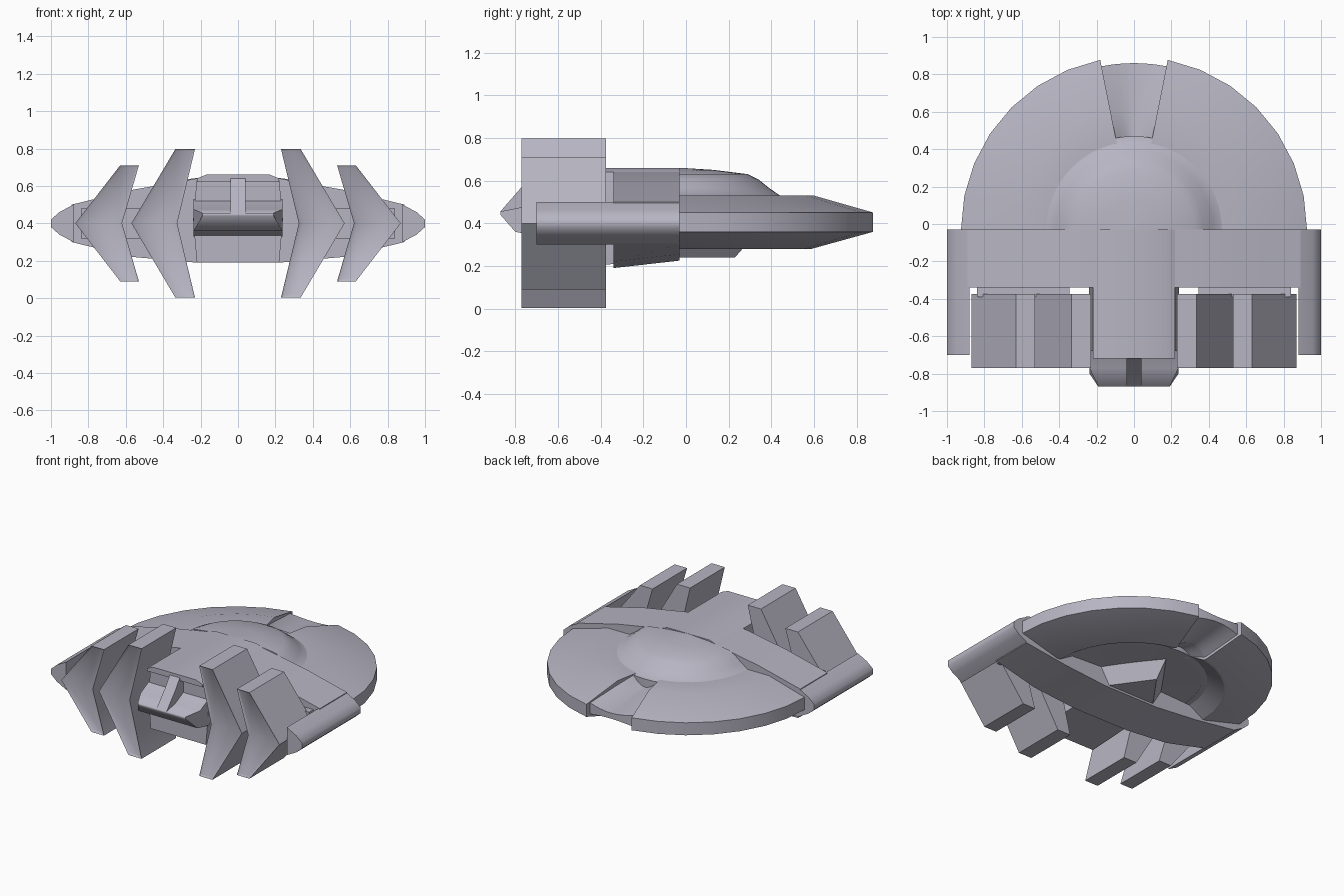
import bpy, bmesh, math

cube = bpy.data.objects.get("Cube")
if cube:
    bpy.data.objects.remove(cube, do_unlink=True)

hull_grey = bpy.data.materials.new("hull_grey")
hull_grey.use_nodes = True
colour = (0.47, 0.46, 0.54, 1)
hull_grey.diffuse_color = colour
hull_grey.node_tree.nodes["Principled BSDF"].inputs["Base Color"].default_value = colour


def finish(name, bm, mirror=False, smooth=30):
    bmesh.ops.remove_doubles(bm, verts=bm.verts, dist=0.0005)
    bmesh.ops.recalc_face_normals(bm, faces=bm.faces)
    mesh = bpy.data.meshes.new(name)
    bm.to_mesh(mesh)
    bm.free()
    mesh.materials.append(hull_grey)
    obj = bpy.data.objects.new(name, mesh)
    bpy.context.collection.objects.link(obj)
    bpy.ops.object.select_all(action='DESELECT')
    obj.select_set(True)
    bpy.context.view_layer.objects.active = obj
    bpy.ops.object.shade_smooth_by_angle(angle=math.radians(smooth))
    if mirror:
        obj.modifiers.new("Mirror", 'MIRROR').use_mirror_merge = False


def loft(rings, closed_ends=True):
    """Skin a row of matching closed outlines."""
    bm = bmesh.new()
    rings = [[bm.verts.new(p) for p in ring] for ring in rings]
    n = len(rings[0])
    bm.faces.new(rings[0])
    bm.faces.new(rings[-1])
    for r0, r1 in zip(rings, rings[1:]):
        for i in range(n):
            j = (i + 1) % n
            bm.faces.new((r0[i], r0[j], r1[j], r1[i]))
    return bm


def prism(points, axis, lo, hi):
    """Extrude a flat outline along x (points are y, z) or y (points are x, z)."""
    return loft([[(d, a, b) if axis == 'x' else (a, d, b) for a, b in points]
                 for d in (lo, hi)])


def arc_sweep(profile, start, end, steps, sag=0.0):
    """Sweep a (radius, z) outline round the saucer axis; sag pinches it mid-arc."""
    rings = []
    for k in range(steps + 1):
        t = k / steps
        a = math.radians(start + (end - start) * t)
        pinch = sag * math.sin(math.pi * t)
        rings.append([(r * math.cos(a), r * math.sin(a) - 0.03, z + (0.41 - z) * pinch)
                      for r, z in profile])
    return loft(rings)


def symmetric(half):
    return half + [(-x, z) for x, z in reversed(half)]


# Saucer: rim in two arcs, a rounded channel at the back, and a shallow hollow beneath
rim = [(0.46, 0.53), (0.64, 0.53), (0.925, 0.45), (0.925, 0.36),
       (0.63, 0.28), (0.61, 0.28), (0.5, 0.345), (0.46, 0.345)]
finish("saucer_rim", arc_sweep(rim, 0, 78.75, 7), mirror=True)

channel = [(0.46, 0.53), (0.52, 0.52), (0.64, 0.5), (0.89, 0.45), (0.89, 0.37),
           (0.63, 0.3), (0.61, 0.3), (0.5, 0.345), (0.46, 0.345)]
finish("saucer_channel", arc_sweep(channel, 78.75, 101.25, 8, sag=0.5), smooth=40)

dome = [(0.0005, 0.66), (0.16, 0.65), (0.32, 0.63), (0.37, 0.605), (0.42, 0.565),
        (0.47, 0.53), (0.5, 0.525), (0.5, 0.345), (0.0005, 0.365)]
finish("saucer_dome", arc_sweep(dome, 0, 180, 24))

# Belly wedge under the dome, pointed at the back and narrowing downwards
finish("belly_wedge", loft([
    [(half, -0.05, z), (0, tip, z), (-half, -0.05, z)]
    for half, tip, z in ((0.2, 0.23, 0.24), (0.29, 0.36, 0.39))]))

# Cross wing, its underside rising toward the back
bm = prism(symmetric([(0.22, 0.64), (0.56, 0.58), (0.89, 0.5), (0.89, 0.3),
                      (0.56, 0.22), (0.22, 0.19)][::-1]), 'y', -0.34, -0.03)
for v in bm.verts:
    if v.co.y > -0.1 and v.co.z < 0.25:
        v.co.z += 0.035
finish("cross_wing", bm)

# Wing tip arms reaching forward
finish("wing_arm", prism([(0.88, 0.5), (0.955, 0.46), (1, 0.42), (1, 0.38),
                          (0.955, 0.34), (0.88, 0.3)], 'y', -0.7, -0.03),
       mirror=True, smooth=60)

# Central hull, bulging at mid height, its underside rising toward the back
bm = prism(symmetric([(0.22, 0.19), (0.24, 0.42), (0.22, 0.635)]), 'y', -0.68, -0.04)
for v in bm.verts:
    if v.co.y > -0.1 and v.co.z < 0.25:
        v.co.z += 0.035
finish("central_hull", bm)
finish("hull_roof", prism(symmetric([(0.22, 0.62), (0.22, 0.64), (0.17, 0.66)]),
                          'y', -0.72, -0.03))

# Chin, narrowing to its front edge
bm = prism([(-0.66, 0.53), (-0.77, 0.475), (-0.87, 0.455), (-0.87, 0.44), (-0.8, 0.36),
            (-0.66, 0.33)], 'x', -0.238, 0.238)
for v in bm.verts:
    if v.co.y < -0.85:
        v.co.x *= 0.8
finish("chin", bm, smooth=80)

# Strut between roof and chin
finish("chin_strut", prism([(-0.66, 0.64), (-0.72, 0.64), (-0.77, 0.57), (-0.87, 0.455),
                            (-0.66, 0.45)], 'x', -0.04, 0.04))


# Chevron blades with shallow hollowed front faces
def chevron(name, inner, outer, apex, notch, reach):
    mid = 0.4
    bm = prism([(inner, mid + reach), (outer, mid + reach), (apex, mid),
                (outer, mid - reach), (inner, mid - reach), (notch, mid)],
               'y', -0.77, -0.375)
    bmesh.ops.recalc_face_normals(bm, faces=bm.faces)
    front = [f for f in bm.faces if f.normal.y < -0.9]
    bmesh.ops.inset_region(bm, faces=front, thickness=0.018, depth=-0.012)
    finish(name, bm, mirror=True, smooth=45)


chevron("inner_blade", 0.23, 0.335, 0.57, 0.325, 0.397)
chevron("outer_blade", 0.53, 0.63, 0.87, 0.62, 0.31)

# Mounts joining the blades to the wing
finish("blade_mount", prism([(0.345, 0.32), (0.84, 0.32), (0.84, 0.48), (0.345, 0.48)],
                            'y', -0.39, -0.32), mirror=True)
